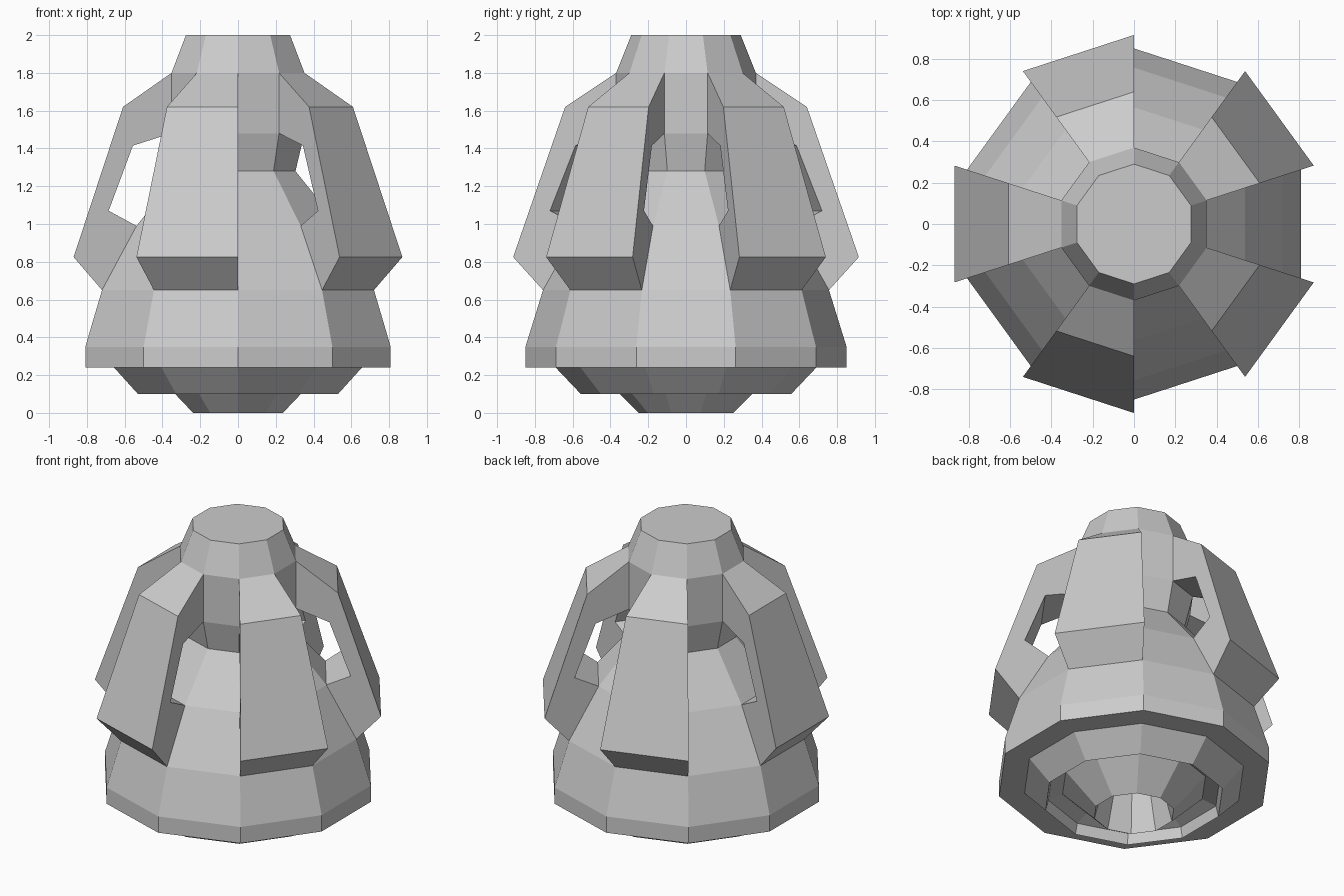
import bpy
from math import sin, cos, radians

if "Cube" in bpy.data.objects:
    bpy.data.objects.remove(bpy.data.objects["Cube"])

SIDES = 10
STEP = 360 / SIDES


def point(r, z, k):
    """Corner k of the ten-sided ring of radius r at height z."""
    a = radians(STEP * k - STEP / 2)
    return (round(r * cos(a), 5), round(r * sin(a), 5), z)


def make_object(name, polys):
    """Flat-shaded mesh from polygons, sharing coincident corners."""
    index, faces = {}, []
    for poly in polys:
        ids = [index.setdefault(p, len(index)) for p in poly]
        faces.append(list(dict.fromkeys(ids)))
    mesh = bpy.data.meshes.new(name)
    mesh.from_pydata(list(index), [], faces)
    mesh.update()
    obj = bpy.data.objects.new(name, mesh)
    bpy.context.collection.objects.link(obj)
    return obj


def sector(profile, k, skip=()):
    """Faces of one sector of a lathe; profile runs bottom to top outside."""
    polys = []
    for i, (p, q) in enumerate(zip(profile, profile[1:])):
        if i not in skip:
            polys.append([point(*p, k), point(*p, (k + 1) % SIDES),
                          point(*q, (k + 1) % SIDES), point(*q, k)])
    return polys


# Main hull: flat underside, skirt, cone, waist, neck and flat top
hull = [(0.69, 0.24), (0.85, 0.24), (0.85, 0.35), (0.757, 0.65), (0.565, 0.99),
        (0.32, 1.28), (0.37, 1.48), (0.37, 1.80), (0.29, 2.0)]
# Arched fins fill every other sector and join the hull at bands 3 and 6
fin_outer = [(0.757, 0.65), (0.915, 0.825), (0.64, 1.62), (0.37, 1.80)]
fin_inner = [(0.565, 0.99), (0.72, 1.07), (0.585, 1.415), (0.37, 1.48)]

hull_faces = [[point(0.29, 2.0, k) for k in range(SIDES)]]
fin_faces = []
for k in range(SIDES):
    has_fin = k % 2 == 1
    hull_faces += sector(hull, k, (3, 6) if has_fin else ())
    if has_fin:
        fin_faces += sector(fin_outer, k) + sector(fin_inner[::-1], k)
        for i in range(3):
            side = [fin_outer[i], fin_outer[i + 1], fin_inner[i + 1], fin_inner[i]]
            fin_faces.append([point(*p, k) for p in side])
            fin_faces.append([point(*p, (k + 1) % SIDES) for p in side[::-1]])
make_object("hull", hull_faces)
make_object("arched_fins", fin_faces)

# Base collar under the hull, with a recess inside its lip
collar = [(0.45, 0.20), (0.54, 0.17), (0.557, 0.10), (0.69, 0.24)]
make_object("base_collar", [f for k in range(SIDES) for f in sector(collar, k)])

# Hollow nozzle in the middle of the base
nozzle = [(0.0, 0.27), (0.18, 0.27), (0.25, 0.0), (0.45, 0.20)]
make_object("nozzle", [f for k in range(SIDES) for f in sector(nozzle, k)])
